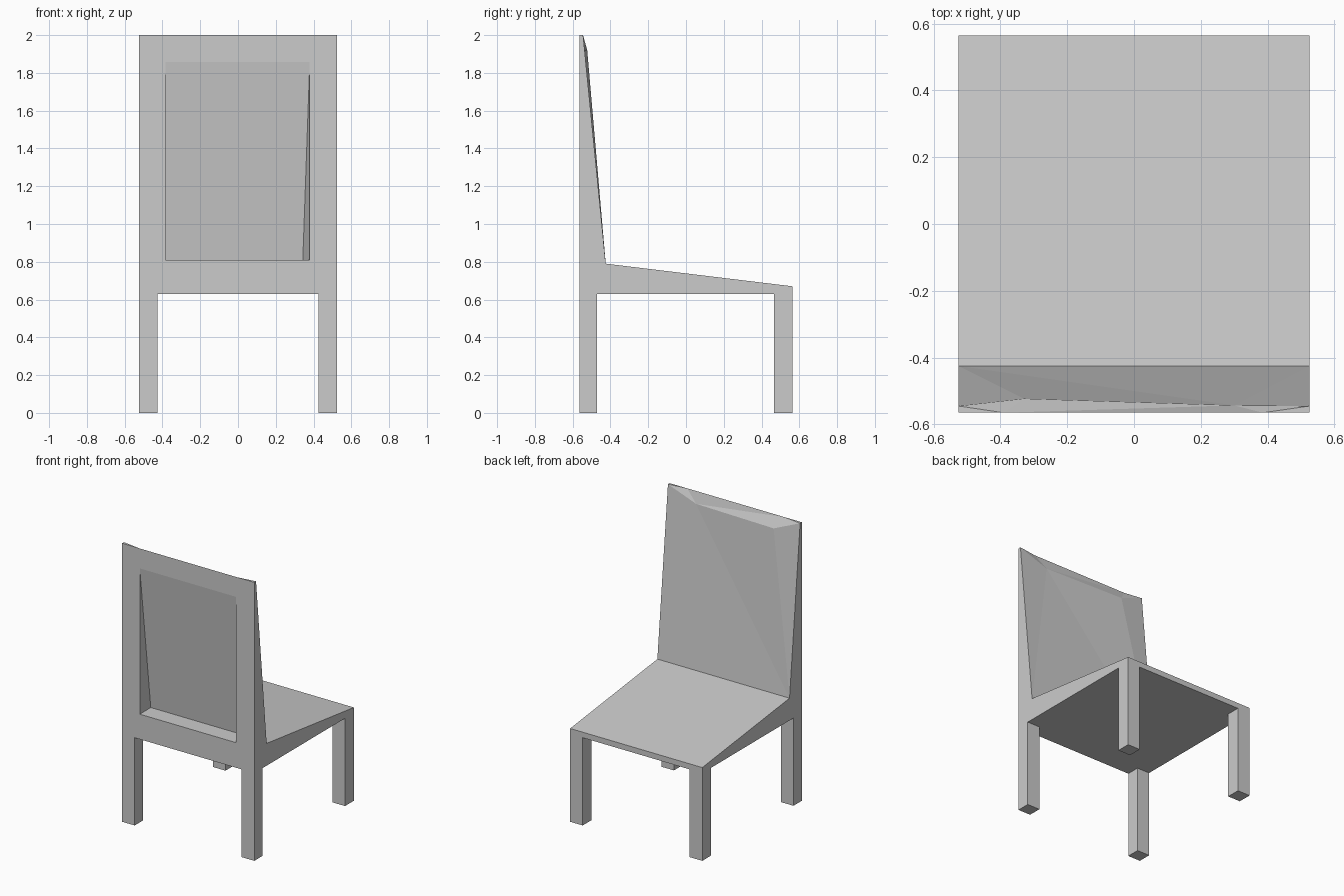
import bpy
import bmesh

if "Cube" in bpy.data.objects:
    bpy.data.objects.remove(bpy.data.objects["Cube"], do_unlink=True)

grey = bpy.data.materials.new("plain_grey")
grey.use_nodes = True
grey.diffuse_color = (0.6, 0.6, 0.6, 1)
grey.node_tree.nodes["Principled BSDF"].inputs["Base Color"].default_value = (0.6, 0.6, 0.6, 1)


def finish(bm, name):
    """Turn a bmesh into a grey object with outward normals."""
    bmesh.ops.recalc_face_normals(bm, faces=bm.faces)
    mesh = bpy.data.meshes.new(name)
    bm.to_mesh(mesh)
    bm.free()
    mesh.materials.append(grey)
    obj = bpy.data.objects.new(name, mesh)
    bpy.context.collection.objects.link(obj)
    return obj


def hull(name, points):
    """Convex solid around a few points."""
    bm = bmesh.new()
    for p in points:
        bm.verts.new(p)
    bmesh.ops.convex_hull(bm, input=bm.verts)
    bmesh.ops.dissolve_limit(bm, angle_limit=0.002, verts=bm.verts, edges=bm.edges)
    obj = finish(bm, name)
    obj.hide_render = True
    return obj


def box(name, x, y, z):
    return hull(name, [(a, b, c) for a in x for b in y for c in z])


W, D, TOP = 0.525, 0.565, 2.0

# Solid chair block: two side profiles joined by faces
bm = bmesh.new()
profile = [(-D, 0), (D, 0), (D, 0.67), (-0.425, 0.79), (-0.545, TOP), (-D, TOP)]
a = [bm.verts.new((-W, y, z)) for y, z in profile]
b = [bm.verts.new((W, y, z)) for y, z in profile]
bm.faces.new(a)
bm.faces.new(b)
for i in range(3):
    bm.faces.new((a[i], a[i + 1], b[i + 1], b[i]))

# Faceted top edge and leaning face of the backrest
rim_a = bm.verts.new((-0.39, -D, TOP))
rim_b = bm.verts.new((0.385, -D, TOP))
ridge_a = bm.verts.new((-0.33, -0.523, 1.92))
ridge_b = bm.verts.new((0.30, -0.543, 1.92))
for face in [
    (a[0], b[0], b[5], rim_b, rim_a, a[5]),
    (a[5], rim_a, a[4]), (b[5], b[4], rim_b),
    (a[4], rim_a, ridge_a), (rim_b, b[4], ridge_b),
    (rim_a, rim_b, ridge_b), (rim_a, ridge_b, ridge_a),
    (a[4], ridge_a, a[3]), (b[4], b[3], ridge_b),
    (a[3], ridge_a, ridge_b), (a[3], ridge_b, b[3]),
]:
    bm.faces.new(face)
chair = finish(bm, "chair_frame")

# Openings between the legs, and the wedge-shaped recess in the backrest
cutters = [
    box("side_opening", (-1, 1), (-0.47, 0.465), (-0.5, 0.63)),
    box("front_opening", (-0.425, 0.425), (-1, 1), (-0.5, 0.63)),
    hull("backrest_recess", [
        (-0.385, -0.6, 0.81), (0.39, -0.6, 0.81),
        (-0.385, -0.6, 2.15), (0.39, -0.6, 2.15),
        (-0.385, -0.44, 0.81), (0.343, -0.44, 0.81)]),
]
bpy.context.view_layer.objects.active = chair
for cutter in cutters:
    mod = chair.modifiers.new(cutter.name, "BOOLEAN")
    mod.operation = "DIFFERENCE"
    mod.solver = "EXACT"
    mod.object = cutter
    bpy.ops.object.modifier_apply(modifier=mod.name)
    bpy.data.objects.remove(cutter, do_unlink=True)
